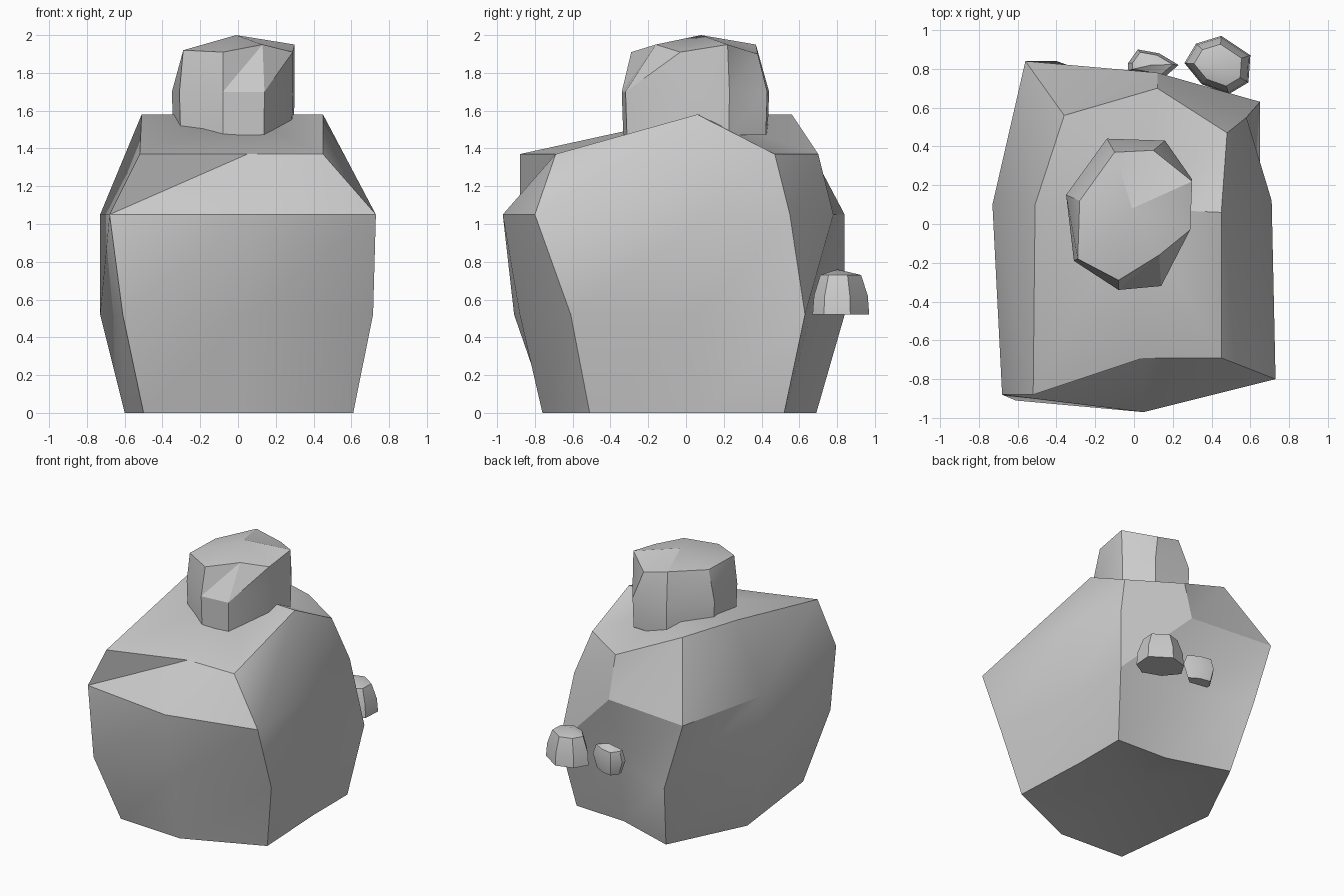
import bpy
import bmesh
import math

default_cube = bpy.data.objects.get("Cube")
if default_cube:
    bpy.data.objects.remove(default_cube, do_unlink=True)


def make_material(name, color):
    material = bpy.data.materials.new(name)
    material.use_nodes = True
    material.diffuse_color = color
    material.node_tree.nodes["Principled BSDF"].inputs["Base Color"].default_value = color
    return material


stone = make_material("grey stone", (.6, .6, .6, 1))


def level(outline, z):
    """Turn a flat outline into a ring at one height."""
    return [(x, y, z) for x, y in outline]


def scaled(outline, factor, shift=(0, 0)):
    """Shrink or grow an outline about its own middle, then shift it."""
    cx = sum(p[0] for p in outline) / len(outline)
    cy = sum(p[1] for p in outline) / len(outline)
    return [(cx + (x - cx) * factor + shift[0], cy + (y - cy) * factor + shift[1])
            for x, y in outline]


def build_rock(name, rings, top, bottom):
    """Stack rings into a faceted rock, closed by a fan at each end."""
    bm = bmesh.new()
    loops = [[bm.verts.new(p) for p in ring] for ring in rings]
    count = len(loops[0])
    apex, base = bm.verts.new(top), bm.verts.new(bottom)
    for i in range(count):
        j = (i + 1) % count
        for low, high in zip(loops, loops[1:]):
            bm.faces.new((low[i], low[j], high[j]))
            bm.faces.new((low[i], high[j], high[i]))
        bm.faces.new((loops[-1][i], loops[-1][j], apex))
        bm.faces.new((loops[0][j], loops[0][i], base))
    bmesh.ops.recalc_face_normals(bm, faces=bm.faces[:])
    mesh = bpy.data.meshes.new(name)
    bm.to_mesh(mesh)
    bm.free()
    mesh.materials.append(stone)
    rock = bpy.data.objects.new(name, mesh)
    bpy.context.collection.objects.link(rock)
    bpy.ops.object.select_all(action='DESELECT')
    rock.select_set(True)
    bpy.context.view_layer.objects.active = rock
    bpy.ops.object.shade_smooth_by_angle(angle=math.radians(30))
    return rock


# Main boulder: each ring runs from the front -x corner counterclockwise
foot = [(-.5, -.73), (.03, -.76), (.61, -.51), (.58, .1),
        (.58, .52), (.16, .54), (-.31, .69), (-.6, .1)]
belly = [(-.61, -.91), (.05, -.88), (.715, -.61), (.65, .05),
         (.65, .63), (.12, .66), (-.4, .84), (-.73, .1)]
shoulder = [(-.68, -.88), (.05, -.97), (.73, -.8), (.71, .12),
            (.58, .55), (.12, .78), (-.56, .84), (-.73, .1)]
crown = [(-.52, -.88), (.05, -.69), (.45, -.69), (.45, .06),
         (.48, .47), (.12, .7), (-.36, .56), (-.51, .1)]
low, high = 1.37, 1.58
crown_heights = [low, low, low, high, low, low, high, high]
crown_ring = [(x, y, z) for (x, y), z in zip(crown, crown_heights)]
build_rock("main_boulder",
           [level(foot, 0), level(belly, .52), level(shoulder, 1.05), crown_ring],
           top=(0, .08, high), bottom=(0, 0, .1))

# Upper stone resting on the boulder
middle = [(-.31, -.19), (-.08, -.34), (.14, -.32), (.29, -.03),
          (.3, .23), (.16, .43), (-.14, .44), (-.35, .15)]
rim = [(-.29, -.18, 1.92), (-.08, -.29, 1.91), (.13, -.16, 1.95), (.29, -.03, 1.91),
       (.3, .22, 1.95), (.1, .38, 1.9), (-.1, .37, 1.95), (-.28, .12, 1.92)]
build_rock("upper_stone",
           [level(scaled(middle, .98), 1.47), level(middle, 1.7), rim],
           top=(-.01, .08, 2), bottom=(0, .05, 1.47))

# Two pebbles against the back
large = [(.35, .72), (.49, .67), (.59, .73), (.6, .87),
         (.45, .97), (.32, .93), (.26, .83)]
build_rock("large_pebble",
           [level(large, .52), level(scaled(large, .95), .62), level(scaled(large, .72), .73)],
           top=(.43, .8, .76), bottom=(.43, .82, .52))

small = [(-.03, .79), (.16, .76), (.23, .82), (.13, .88), (.02, .9), (-.03, .83)]
build_rock("small_pebble",
           [level(scaled(small, .75), .52), level(small, .62), level(scaled(small, .8), .7)],
           top=(.09, .82, .73), bottom=(.09, .82, .52))
